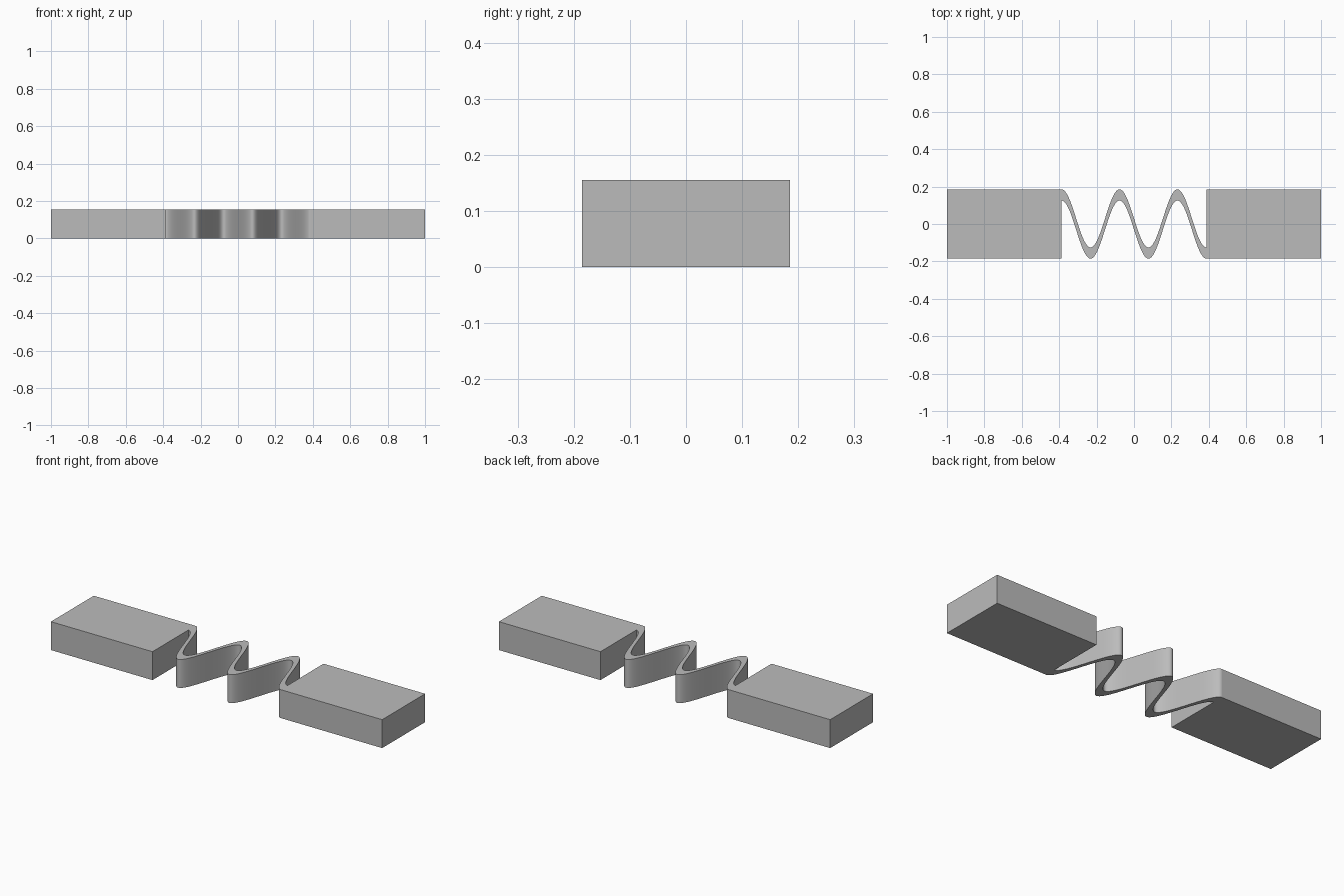
import bpy, bmesh, math

cube = bpy.data.objects.get("Cube")
if cube:
    bpy.data.objects.remove(cube, do_unlink=True)

HEIGHT = 0.155      # height of every part
HALF_DEPTH = 0.185  # half the depth of the blocks
INNER = 0.387       # inner end of each block
THICK = 0.06        # spring thickness along y
WAVES = 2.5
STEPS = 160

grey = bpy.data.materials.new("plain_grey")
grey.use_nodes = True
colour = (0.5, 0.5, 0.5, 1)
grey.diffuse_color = colour
grey.node_tree.nodes["Principled BSDF"].inputs["Base Color"].default_value = colour


def extruded(name, front, back):
    """Solid between two matching outlines, raised from the ground."""
    bm = bmesh.new()
    rows = [[bm.verts.new((x, y, 0)) for x, y in row] for row in (front, back)]
    for i in range(len(front) - 1):
        bm.faces.new((rows[0][i], rows[0][i + 1], rows[1][i + 1], rows[1][i]))
    top = bmesh.ops.extrude_face_region(bm, geom=bm.faces[:], use_keep_orig=True)
    verts = [v for v in top["geom"] if isinstance(v, bmesh.types.BMVert)]
    bmesh.ops.translate(bm, verts=verts, vec=(0, 0, HEIGHT))
    bmesh.ops.recalc_face_normals(bm, faces=bm.faces[:])
    mesh = bpy.data.meshes.new(name)
    bm.to_mesh(mesh)
    bm.free()
    mesh.materials.append(grey)
    obj = bpy.data.objects.new(name, mesh)
    bpy.context.collection.objects.link(obj)
    return obj


# End blocks
for name, x0, x1 in (("right_block", -1, -INNER), ("left_block", INNER, 1)):
    extruded(name, [(x0, -HALF_DEPTH), (x1, -HALF_DEPTH)],
             [(x0, HALF_DEPTH), (x1, HALF_DEPTH)])

# Wavy leaf spring joining opposite corners of the blocks
amplitude = HALF_DEPTH - THICK / 2
wave = []
for i in range(STEPS + 1):
    t = i / STEPS
    wave.append((INNER * (2 * t - 1), amplitude * math.cos(2 * math.pi * WAVES * t)))
spring = extruded("wavy_spring", [(x, y - THICK / 2) for x, y in wave],
                  [(x, y + THICK / 2) for x, y in wave])

# Smooth the curved walls, keep the rims sharp
bpy.ops.object.select_all(action='DESELECT')
spring.select_set(True)
bpy.context.view_layer.objects.active = spring
bpy.ops.object.shade_smooth_by_angle(angle=math.radians(35))
